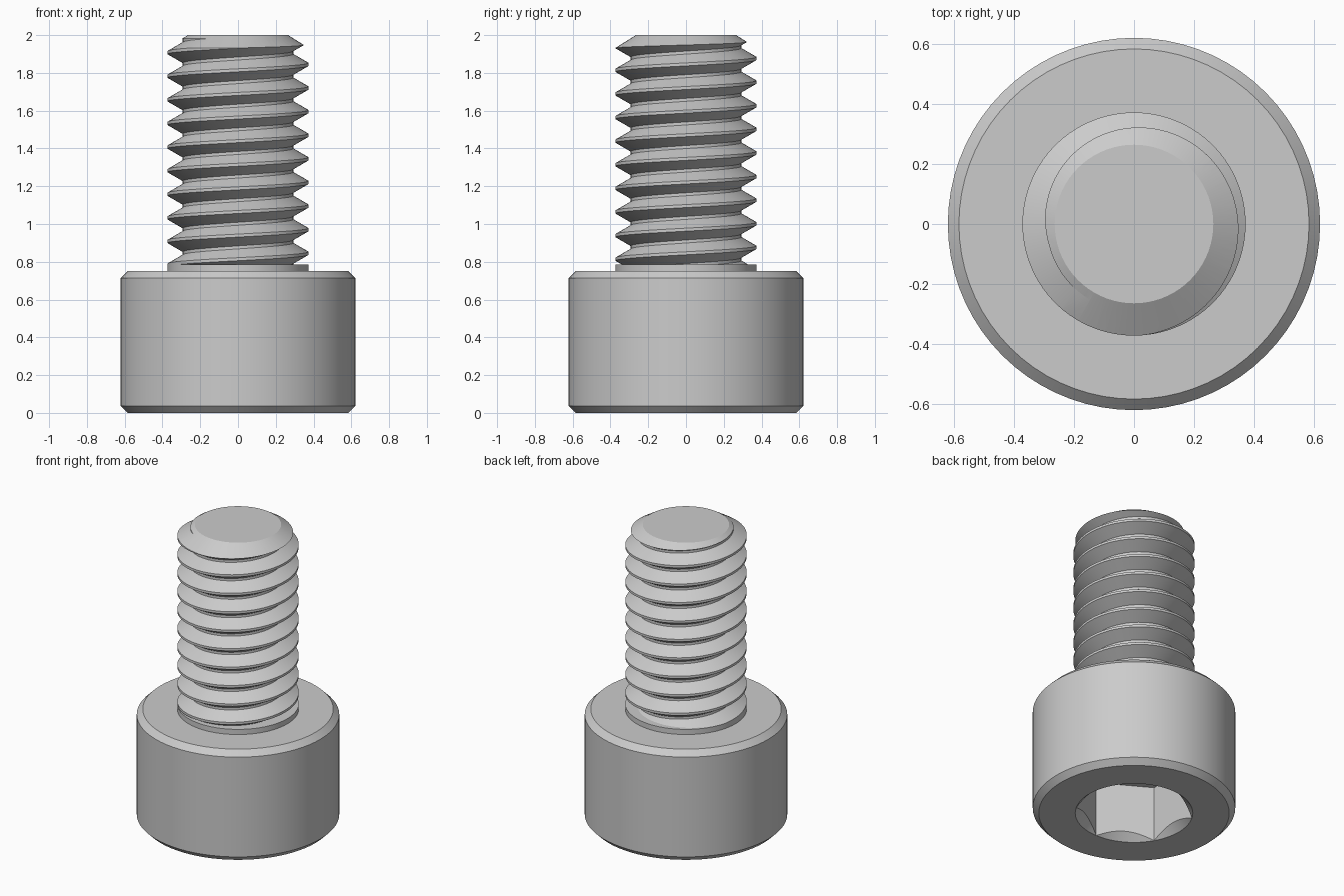
import bpy, bmesh, math

if "Cube" in bpy.data.objects:
    bpy.data.objects.remove(bpy.data.objects["Cube"], do_unlink=True)

SEGMENTS = 72
PITCH = 0.125
CREST, ROOT = 0.373, 0.2925

steel = bpy.data.materials.new("grey steel")
steel.use_nodes = True
grey = (0.6, 0.6, 0.6, 1)
steel.diffuse_color = grey
steel.node_tree.nodes["Principled BSDF"].inputs["Base Color"].default_value = grey


def finish(name, bm):
    """Turn a bmesh into a named steel object."""
    bmesh.ops.recalc_face_normals(bm, faces=bm.faces)
    mesh = bpy.data.meshes.new(name)
    bm.to_mesh(mesh)
    bm.free()
    mesh.materials.append(steel)
    obj = bpy.data.objects.new(name, mesh)
    bpy.context.collection.objects.link(obj)
    return obj


def lathe(name, profile, segments=SEGMENTS, turn=0.0):
    """Closed solid from (radius, height) pairs, listed bottom to top."""
    bm = bmesh.new()
    angles = [turn + math.tau * i / segments for i in range(segments)]
    rings = [[bm.verts.new((r * math.cos(a), r * math.sin(a), z)) for a in angles]
             for r, z in profile]
    for low, high in zip(rings, rings[1:]):
        for i in range(segments):
            j = (i + 1) % segments
            bm.faces.new((low[i], low[j], high[j], high[i]))
    bm.faces.new(rings[0][::-1])
    bm.faces.new(rings[-1])
    return finish(name, bm)


def select_only(obj):
    bpy.ops.object.select_all(action='DESELECT')
    obj.select_set(True)
    bpy.context.view_layer.objects.active = obj


def carve(obj, cutter, operation):
    """Apply a boolean and remove its cutter."""
    cutter.hide_render = True
    mod = obj.modifiers.new("carve", 'BOOLEAN')
    mod.object, mod.operation, mod.solver = cutter, operation, 'EXACT'
    select_only(obj)
    bpy.ops.object.modifier_apply(modifier=mod.name)
    bpy.data.objects.remove(cutter, do_unlink=True)


# Head with both rims chamfered
head = lathe("head", [(0.585, 0), (0.622, 0.037), (0.622, 0.713), (0.585, 0.75)])

# Hex socket with a countersunk mouth
corner = 0.361
carve(head, lathe("socket_cutter", [(corner, -0.1), (corner, 0.375)], 6, math.pi / 6),
      'DIFFERENCE')
carve(head, lathe("mouth_cutter", [(corner + 0.05, -0.05), (corner - 0.1, 0.1)]),
      'DIFFERENCE')

# Collar under the thread
collar = lathe("collar", [(CREST, 0.74), (CREST, 0.785)])

# Helical thread: one trapezoid profile swept upward, each turn joined to the next
tooth = [(ROOT, -0.0545), (CREST, -0.008), (CREST, 0.008), (ROOT, 0.0545)]
bm = bmesh.new()
sections = []
for i in range(14 * SEGMENTS + 1):
    a = math.tau * i / SEGMENTS
    z = 0.47 + PITCH * i / SEGMENTS
    sections.append([bm.verts.new((r * math.cos(a), r * math.sin(a), z + dz))
                     for r, dz in tooth])
for i in range(len(sections) - 1):
    here, ahead = sections[i], sections[i + 1]
    for p in range(3):
        bm.faces.new((here[p], ahead[p], ahead[p + 1], here[p + 1]))
    if i + 1 + SEGMENTS < len(sections):
        above, above_ahead = sections[i + SEGMENTS], sections[i + 1 + SEGMENTS]
        bm.faces.new((here[3], ahead[3], above_ahead[0], above[0]))

# Trim the ragged ends flat and cap them
for z, up in ((0.77, -1), (2.05, 1)):
    cut = bmesh.ops.bisect_plane(bm, geom=bm.verts[:] + bm.edges[:] + bm.faces[:],
                                 plane_co=(0, 0, z), plane_no=(0, 0, up),
                                 clear_outer=True)
    rim = [e for e in cut["geom_cut"] if isinstance(e, bmesh.types.BMEdge)]
    bmesh.ops.contextual_create(bm, geom=rim)
thread = finish("thread", bm)

# Conical tip
carve(thread, lathe("tip_envelope", [(0.425, 0.7), (0.425, 1.9), (0.265, 2.0)]),
      'INTERSECT')

for obj in (head, collar, thread):
    select_only(obj)
    bpy.ops.object.shade_smooth_by_angle(angle=math.radians(20))
